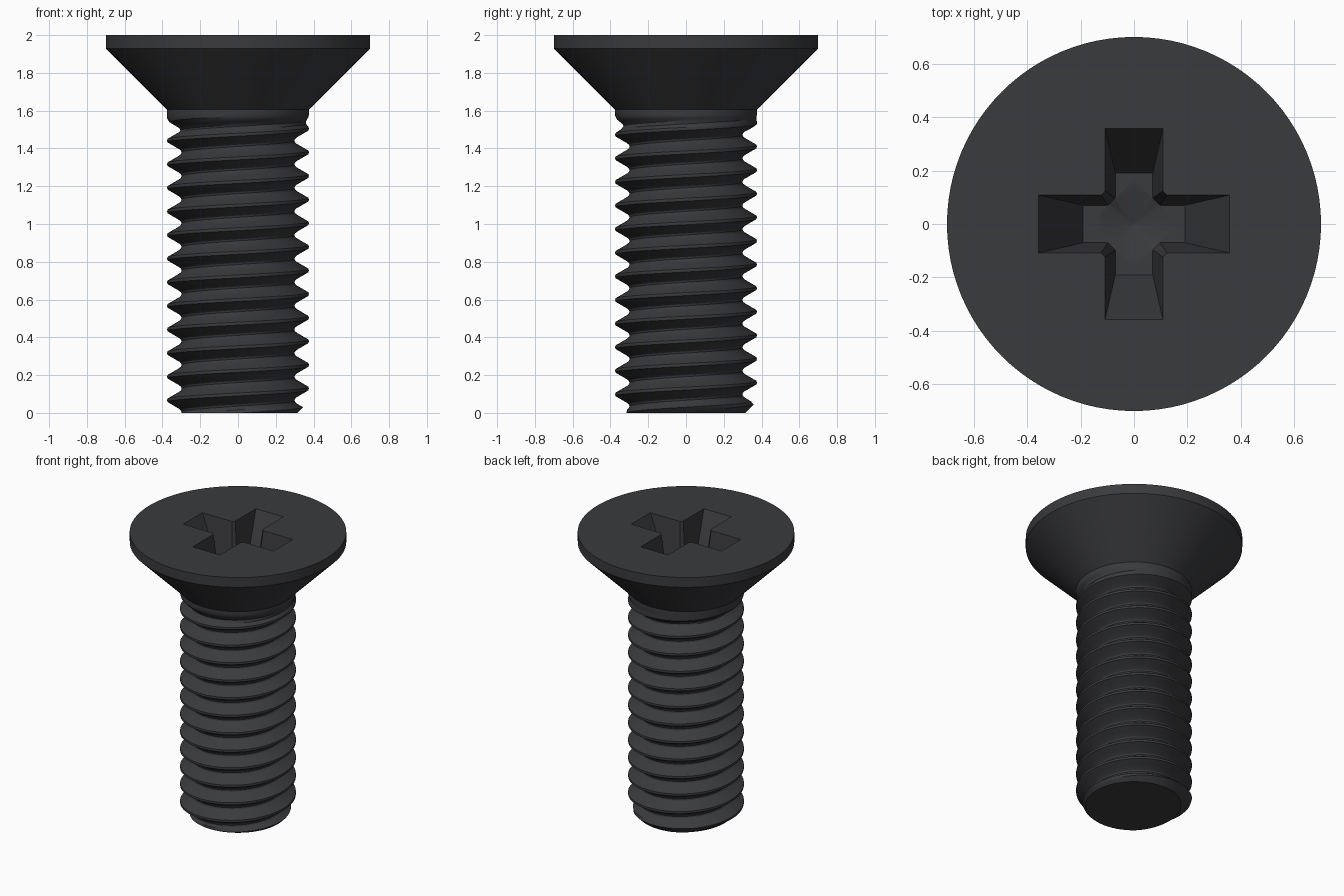
import bpy, bmesh, math

if "Cube" in bpy.data.objects:
    bpy.data.objects.remove(bpy.data.objects["Cube"])

PITCH, START = 0.125, 0.129          # thread pitch, crest height at angle 0
SHANK_TOP, SEGS = 1.605, 96
# half of one thread tooth: distance from crest, radius
TOOTH = [(0, 0.375), (0.008, 0.374), (0.026, 0.343), (0.044, 0.312), (0.053, 0.302), (0.0625, 0.299)]


def thread_radius(turn, z):
    phase = (z - START) / PITCH - turn
    d = abs(phase - round(phase)) * PITCH
    r = TOOTH[-1][1]
    for (d0, r0), (d1, r1) in zip(TOOTH, TOOTH[1:]):
        if d <= d1:
            r = r0 + (r1 - r0) * (d - d0) / (d1 - d0)
            break
    # thread runs out into the plain neck, and is chamfered at the tip
    f = min(max((z - 1.485) / 0.09, 0), 1)
    f = f * f * (3 - 2 * f)
    r += (0.375 - r) * f
    return min(r, 0.315 + z)


def finish(bm, name):
    bmesh.ops.recalc_face_normals(bm, faces=bm.faces)
    me = bpy.data.meshes.new(name)
    bm.to_mesh(me)
    bm.free()
    ob = bpy.data.objects.new(name, me)
    bpy.context.collection.objects.link(ob)
    return ob


# Threaded shank and countersunk head as one closed skin
offsets = [-d for d, _ in reversed(TOOTH[1:-1])] + [d for d, _ in TOOTH]
levels = [k * PITCH + o for k in range(-3, 14) for o in offsets]
bm = bmesh.new()
columns = []
for j in range(SEGS + 1):
    turn = j / SEGS
    a = turn * math.tau
    points = []
    for level in levels:
        z = min(max(START + turn * PITCH + level, 0), SHANK_TOP)
        points.append((thread_radius(turn, z), z))
    points += [(0.7, 1.93), (0.7, 2.0)]
    columns.append([bm.verts.new((r * math.cos(a), r * math.sin(a), z)) for r, z in points])
# the last column meets the first one shifted by a full turn of the helix
n = len(offsets)
for j in range(SEGS):
    c0, c1 = columns[j], columns[j + 1]
    for i in range(len(c0) - 1):
        bm.faces.new((c0[i], c1[i], c1[i + 1], c0[i + 1]))
bmesh.ops.remove_doubles(bm, verts=bm.verts, dist=1e-5)
bmesh.ops.holes_fill(bm, edges=[e for e in bm.edges if e.is_boundary], sides=0)
screw = finish(bm, "countersunk_screw")


# Cross recess cutters
def prism(name, low, high, z0, z1):
    bm = bmesh.new()
    a = [bm.verts.new((x, y, z0)) for x, y in low]
    b = [bm.verts.new((x, y, z1)) for x, y in high]
    bm.faces.new(a)
    bm.faces.new(b)
    for i in range(len(a)):
        k = (i + 1) % len(a)
        bm.faces.new((a[i], a[k], b[k], b[i]))
    ob = finish(bm, name)
    ob.hide_render = True
    return ob


def rect(x, y):
    return [(-x, -y), (x, -y), (x, y), (-x, y)]


def ring(r, count):
    return [(r * math.cos(i * math.tau / count), r * math.sin(i * math.tau / count)) for i in range(count)]


FLOOR, TOP = 1.64, 2.02
s = (TOP - FLOOR) / (2 - FLOOR)


def grow(low, high):
    return low + (high - low) * s


lx, ly = grow(0.19, 0.357), grow(0.07, 0.108)
cutters = [
    prism("recess_arm_x", rect(0.19, 0.07), rect(lx, ly), FLOOR, TOP),
    prism("recess_arm_y", rect(0.07, 0.19), rect(ly, lx), FLOOR, TOP),
    prism("recess_core", ring(0.167, 4), ring(grow(0.167, 0.231), 4), FLOOR, TOP),
    prism("recess_tip", ring(0.001, 48), ring(0.129, 48), FLOOR - 0.06, FLOOR + 0.005),
]
bpy.context.view_layer.objects.active = screw
screw.select_set(True)
for c in cutters:
    m = screw.modifiers.new("recess", 'BOOLEAN')
    m.operation = 'DIFFERENCE'
    m.solver = 'EXACT'
    m.object = c
    bpy.ops.object.modifier_apply(modifier=m.name)
for c in cutters:
    bpy.data.objects.remove(c)

# Dark finish and smooth shading with crisp edges
mat = bpy.data.materials.new("black_steel")
mat.diffuse_color = (0.042, 0.043, 0.047, 1)
mat.use_nodes = True
mat.node_tree.nodes["Principled BSDF"].inputs["Base Color"].default_value = mat.diffuse_color
screw.data.materials.clear()
screw.data.materials.append(mat)
bpy.ops.object.shade_smooth_by_angle(angle=math.radians(30))
